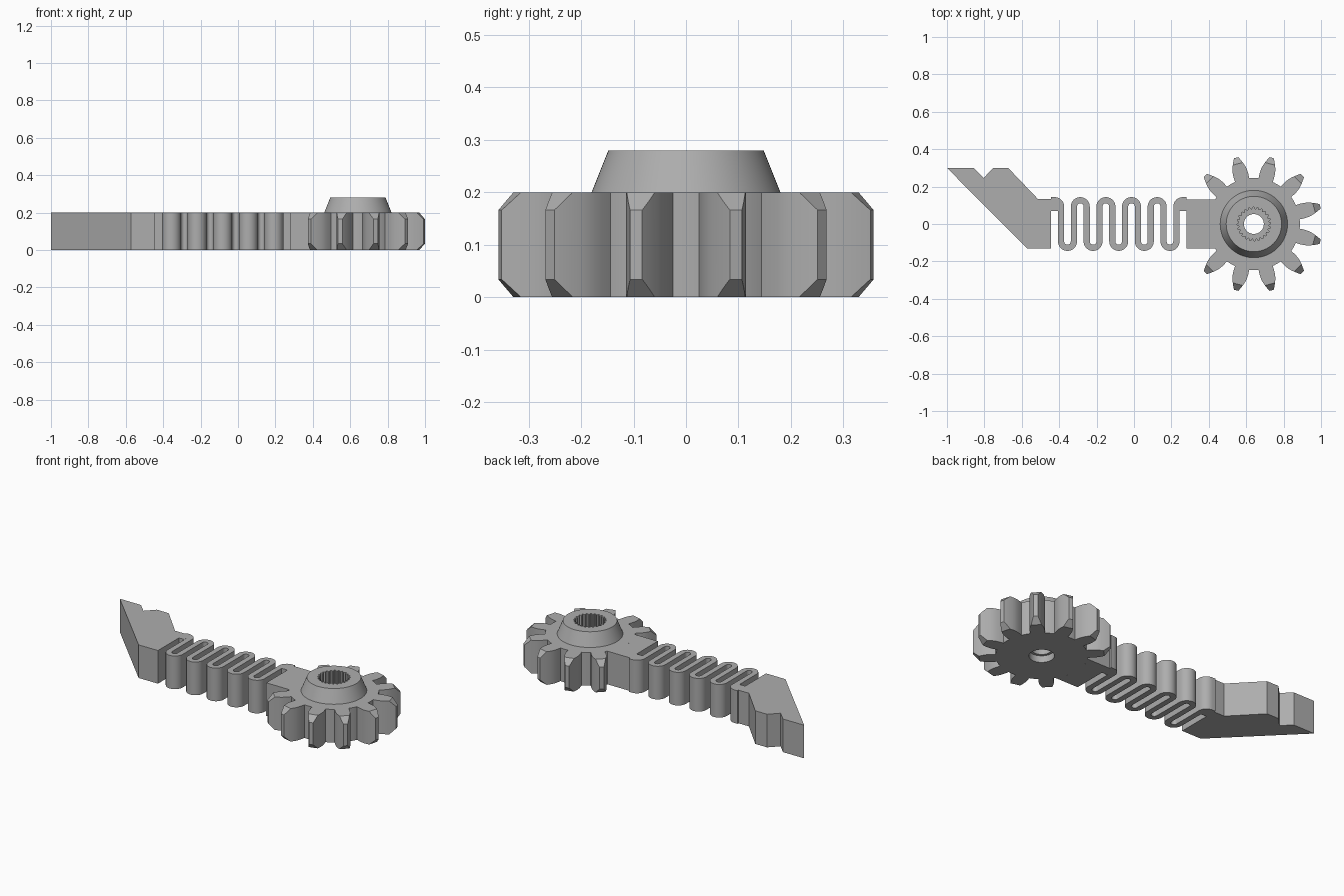
import bpy, bmesh, math
from mathutils import Matrix, Vector

if "Cube" in bpy.data.objects:
    bpy.data.objects.remove(bpy.data.objects["Cube"])

H = 0.2            # thickness of the flat parts
GX = 0.641         # gear centre in x
ROOT = 0.246       # gear root radius

grey = bpy.data.materials.new("plain_grey")
grey.diffuse_color = (0.42, 0.42, 0.42, 1)
grey.use_nodes = True
grey.node_tree.nodes["Principled BSDF"].inputs["Base Color"].default_value = grey.diffuse_color


def finish(name, bm):
    bmesh.ops.recalc_face_normals(bm, faces=bm.faces)
    me = bpy.data.meshes.new(name)
    bm.to_mesh(me)
    bm.free()
    me.materials.append(grey)
    ob = bpy.data.objects.new(name, me)
    bpy.context.collection.objects.link(ob)
    bpy.ops.object.select_all(action='DESELECT')
    ob.select_set(True)
    bpy.context.view_layer.objects.active = ob
    bpy.ops.object.shade_smooth_by_angle(angle=math.radians(28))
    return ob


def prism(points):
    """Extrude an xy outline from the ground to the plate thickness."""
    bm = bmesh.new()
    face = bm.faces.new([bm.verts.new((x, y, 0)) for x, y in points])
    ext = bmesh.ops.extrude_face_region(bm, geom=[face])
    top = [v for v in ext["geom"] if isinstance(v, bmesh.types.BMVert)]
    bmesh.ops.translate(bm, verts=top, vec=(0, 0, H))
    return bm


# Notched end block with a tab for the spring
finish("end_block", prism([
    (-1, 0.3), (-0.858, 0.3), (-0.804, 0.246), (-0.752, 0.3), (-0.673, 0.3),
    (-0.514, 0.134), (-0.444, 0.134), (-0.444, 0.111), (-0.407, 0.111),
    (-0.407, 0.07), (-0.444, 0.07), (-0.444, -0.13), (-0.573, -0.13)]))

# Serpentine spring: columns joined by half circles
PITCH, X0, YC, W = 0.0685, -0.390, 0.093, 0.0165
R = PITCH / 2


def arc(cx, cy, a0, a1, n):
    return [(cx + R * math.cos(math.radians(a0 + (a1 - a0) * i / n)),
             cy + R * math.sin(math.radians(a0 + (a1 - a0) * i / n)))
            for i in range(n + 1)]


path = [(-0.444, YC + R)] + arc(X0 - R, YC, 90, 0, 8)
for k in range(9):
    cx = X0 + PITCH * (k + 0.5)
    path += arc(cx, -YC, 180, 360, 16) if k % 2 == 0 else arc(cx, YC, 180, 0, 16)
path += arc(X0 + PITCH * 9.5, YC, 180, 90, 8) + [(0.281, YC + R)]

bm = bmesh.new()
sections = []
for i, p in enumerate(path):
    a, b = Vector(path[max(i - 1, 0)]), Vector(path[min(i + 1, len(path) - 1)])
    t = (b - a).normalized()
    # keep straight runs square to their direction
    if abs(t.x) < 0.12:
        t = Vector((0, math.copysign(1, t.y)))
    if i in (0, 1, len(path) - 2, len(path) - 1):
        t = Vector((1, 0))
    n = Vector((-t.y, t.x)) * W
    c = Vector(p)
    sections.append([bm.verts.new((q.x, q.y, z))
                     for q, z in ((c + n, 0), (c - n, 0), (c - n, H), (c + n, H))])
for s, e in zip(sections, sections[1:]):
    for j in range(4):
        bm.faces.new((s[j], s[(j + 1) % 4], e[(j + 1) % 4], e[j]))
bm.faces.new(sections[0])
bm.faces.new(sections[-1])
finish("spring", bm)

# Block joining the spring to the gear, ending on the root circle
half = math.asin(0.132 / ROOT)
outline = [(0.281, 0.132)]
for i in range(17):
    a = math.pi - half + 2 * half * i / 16
    outline.append((GX + ROOT * math.cos(a), ROOT * math.sin(a)))
outline += [(0.281, -0.132), (0.281, 0.07), (0.243, 0.07), (0.243, 0.111), (0.281, 0.111)]
finish("gear_block", prism(outline))

# Gear body: lathe with tapered collar, splined socket and stepped through hole
N = 96


def spline_radius(i):
    return 0.09 if i % 4 < 2 else 0.079


rings = [(ROOT, 0), (ROOT, H), (0.18, H), (0.148, 0.28), (None, 0.28),
         (None, 0.08), (0.053, 0.08), (0.053, 0.04), (0.068, 0.04), (0.068, 0)]
bm = bmesh.new()
loops = []
for r, z in rings:
    loop = []
    for i in range(N):
        rr = spline_radius(i) if r is None else r
        a = 2 * math.pi * i / N
        loop.append(bm.verts.new((GX + rr * math.cos(a), rr * math.sin(a), z)))
    loops.append(loop)
for k, lo in enumerate(loops):
    hi = loops[(k + 1) % len(loops)]
    for i in range(N):
        j = (i + 1) % N
        bm.faces.new((lo[i], lo[j], hi[j], hi[i]))
finish("gear_body", bm)

# Ten rounded teeth with chamfered tips; two are left out at the block
flank = [(0.242, 0.039), (0.265, 0.0405), (0.285, 0.040), (0.303, 0.0375),
         (0.320, 0.0325), (0.336, 0.0265), (0.352, 0.0195), (0.367, 0.012)]
for k in range(12):
    angle = 15 + 30 * k
    if angle in (165, 195):
        continue
    bm = prism(flank + [(x, -y) for x, y in reversed(flank)])
    for z, nz in ((H - 0.034, 1), (0.034, -1)):
        cut = bmesh.ops.bisect_plane(
            bm, geom=bm.verts[:] + bm.edges[:] + bm.faces[:],
            plane_co=(0.367, 0, z), plane_no=(1, 0, nz), clear_outer=True)
        bmesh.ops.holes_fill(bm, edges=[e for e in bm.edges if e.is_boundary], sides=0)
    bmesh.ops.transform(bm, verts=bm.verts, matrix=Matrix.Translation((GX, 0, 0))
                        @ Matrix.Rotation(math.radians(angle), 4, 'Z'))
    finish("gear_tooth", bm)
